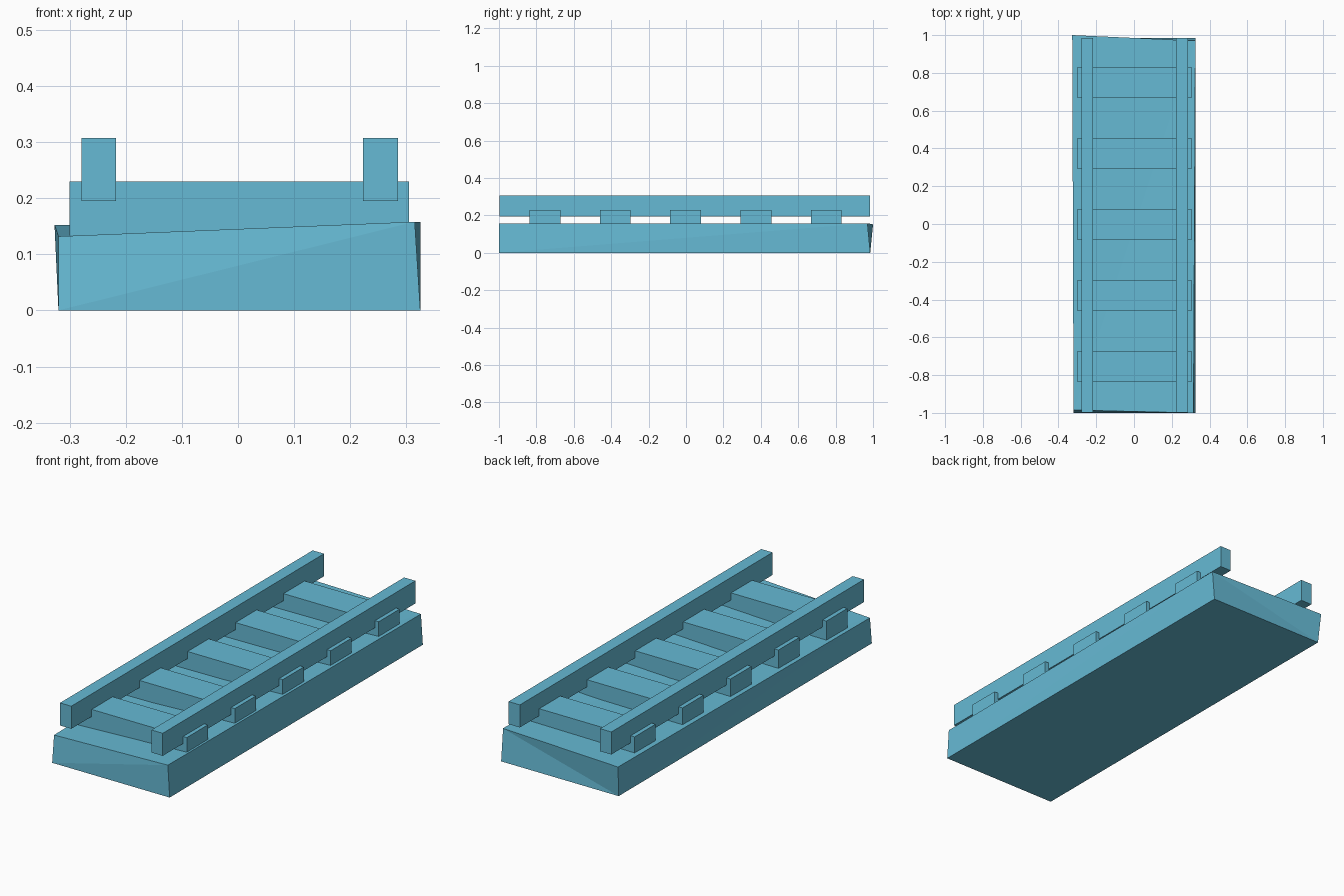
import bpy
import bmesh

cube = bpy.data.objects.get("Cube")
if cube:
    bpy.data.objects.remove(cube, do_unlink=True)

# Single flat colour
blue = bpy.data.materials.new("sky blue")
blue.use_nodes = True
colour = (0.133, 0.49, 0.66, 1)
blue.diffuse_color = colour
blue.node_tree.nodes["Principled BSDF"].inputs["Base Color"].default_value = colour


def add_object(name, bm):
    bmesh.ops.recalc_face_normals(bm, faces=bm.faces)
    mesh = bpy.data.meshes.new(name)
    bm.to_mesh(mesh)
    bm.free()
    mesh.materials.append(blue)
    obj = bpy.data.objects.new(name, mesh)
    bpy.context.collection.objects.link(obj)
    return obj


def box(name, low, high):
    bm = bmesh.new()
    bmesh.ops.create_cube(bm, size=1)
    for v in bm.verts:
        for i in range(3):
            v.co[i] = low[i] if v.co[i] < 0 else high[i]
    return add_object(name, bm)


# Slightly skewed base: corners run front left, front right, back right, back left
bottom = [(-0.32, -1, 0), (0.325, -1, 0), (0.325, 0.985, 0), (-0.32, 0.985, 0)]
top = [(-0.32, -0.985, 0.132), (0.315, -1, 0.158),
       (0.325, 0.97, 0.158), (-0.327, 1, 0.152)]
bm = bmesh.new()
b = [bm.verts.new(p) for p in bottom]
t = [bm.verts.new(p) for p in top]
bm.faces.new(b[::-1])
bm.faces.new((t[0], t[1], t[2]))
bm.faces.new((t[0], t[2], t[3]))
for i in range(4):
    j = (i + 1) % 4
    if i == 2:  # the back splits along the other diagonal
        bm.faces.new((b[i], b[j], t[i]))
        bm.faces.new((b[j], t[j], t[i]))
    else:
        bm.faces.new((b[i], b[j], t[j]))
        bm.faces.new((b[i], t[j], t[i]))
add_object("track_bed", bm)

# Cross ties, sunk into the bed
for i in range(5):
    y = -0.0025 + (i - 2) * 0.376
    box(f"cross_tie_{i + 1}", (-0.3, y - 0.0825, 0.1), (0.305, y + 0.0825, 0.23))

# Two long rails
for name, x in (("right_rail", -0.248), ("left_rail", 0.254)):
    box(name, (x - 0.031, -0.997, 0.195), (x + 0.031, 0.984, 0.307))
